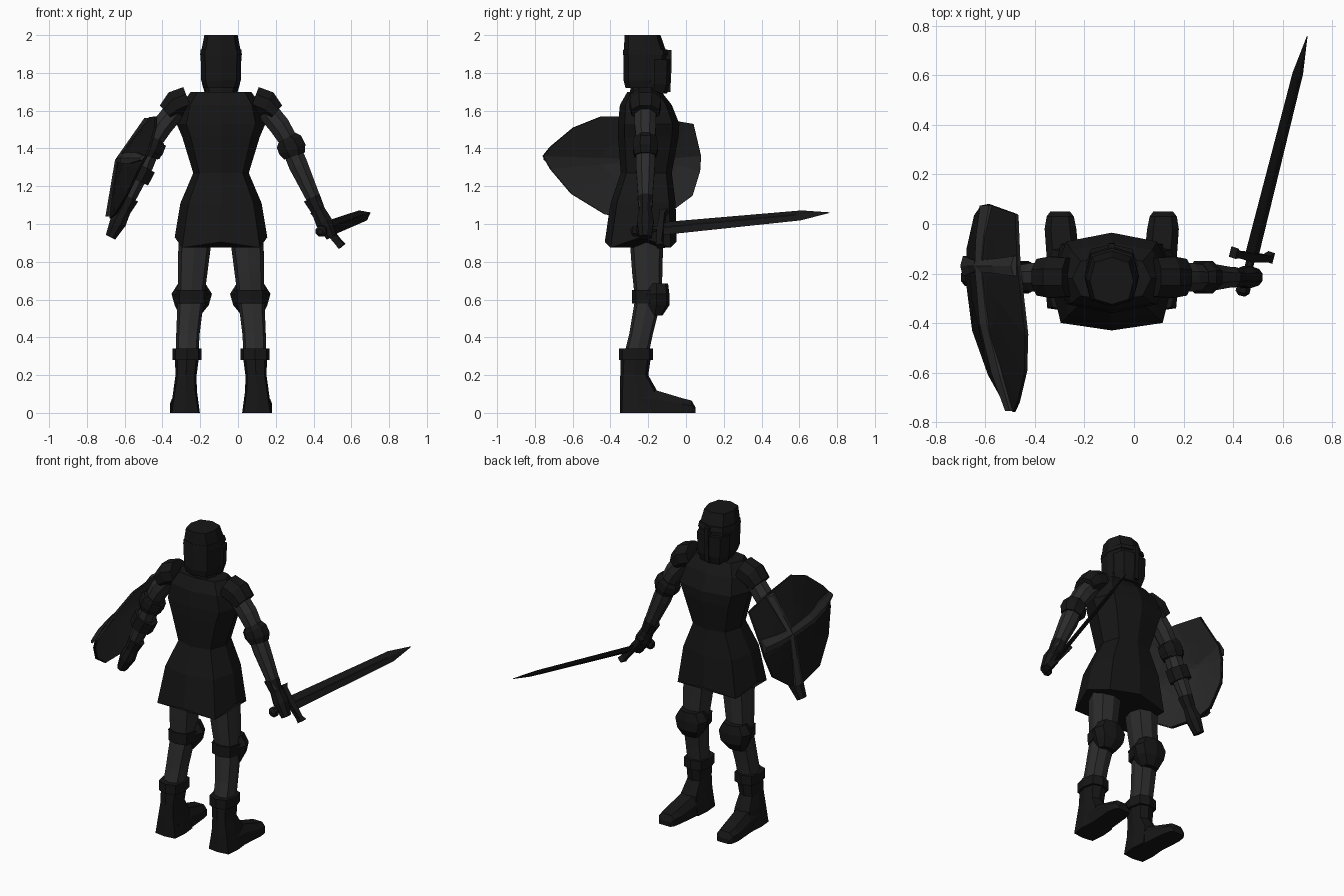
import bpy, bmesh, math
from mathutils import Vector

if "Cube" in bpy.data.objects:
    bpy.data.objects.remove(bpy.data.objects["Cube"])

CX = -0.09          # symmetry plane of the body
CY = -0.215         # depth of the arms


def material(name, v):
    m = bpy.data.materials.new(name)
    m.diffuse_color = (v, v, v, 1)
    m.use_nodes = True
    m.node_tree.nodes["Principled BSDF"].inputs["Base Color"].default_value = m.diffuse_color
    return m


DARK = material("dark_plate", 0.008)
GREY = material("grey_cloth", 0.025)


def loft(name, rings, mat, mirror=False):
    """Skin a list of rings with equal point counts and cap both ends."""
    for side in ((1, -1) if mirror else (0,)):
        bm = bmesh.new()
        rows = [[bm.verts.new((2 * CX - p[0] if side < 0 else p[0], p[1], p[2]))
                 for p in r] for r in rings]
        n = len(rows[0])
        for a, b in zip(rows, rows[1:]):
            for i in range(n):
                j = (i + 1) % n
                bm.faces.new((a[i], a[j], b[j], b[i]))
        bm.faces.new(rows[0])
        bm.faces.new(rows[-1])
        bmesh.ops.recalc_face_normals(bm, faces=bm.faces)
        label = name if side == 0 else ("right_" if side > 0 else "left_") + name
        me = bpy.data.meshes.new(label)
        bm.to_mesh(me)
        bm.free()
        me.materials.append(mat)
        bpy.context.collection.objects.link(bpy.data.objects.new(label, me))


def ring(cx, hx, y0, y1, z, k=0.78, dz=(0, 0, 0)):
    """Level octagon; k sets the corners, dz lifts sides / corners / middles."""
    cy, hy = (y0 + y1) / 2, (y1 - y0) / 2
    pts = []
    for x, y in ((1, 0), (k, k), (0, 1), (-k, k), (-1, 0), (-k, -k), (0, -1), (k, -k)):
        lift = dz[0] if y == 0 else dz[2] if x == 0 else dz[1]
        pts.append((cx + x * hx, cy + y * hy, z + lift))
    return pts


def tube(path, n=8):
    """Rings across a path of (x, y, z, radius, radius_y)."""
    out = []
    for i, p in enumerate(path):
        a, b = path[max(i - 1, 0)], path[min(i + 1, len(path) - 1)]
        d = (Vector(b[:3]) - Vector(a[:3])).normalized()
        helper = Vector((0, 1, 0)) if abs(d.y) < 0.7 else Vector((0, 0, 1))
        u = (helper - d * helper.dot(d)).normalized()
        v = d.cross(u)
        c = Vector(p[:3])
        out.append([c + u * p[4] * math.cos(t) + v * p[3] * math.sin(t)
                    for t in (2 * math.pi * (k + 0.5) / n for k in range(n))])
    return out


# Torso with flared skirt
loft("tunic", [
    ring(CX, .245, -.43, -.05, .93, .84, (0, -.055, -.025)),
    ring(CX, .215, -.40, -.055, 1.11, .8),
    ring(CX, .147, -.345, -.075, 1.27),
    ring(CX, .205, -.36, -.04, 1.46),
    ring(CX, .235, -.36, -.035, 1.53),
    ring(CX, .21, -.35, -.075, 1.63),
    ring(CX, .16, -.31, -.13, 1.70)], DARK)
loft("neck", [ring(CX, .085, -.30, -.14, 1.66), ring(CX, .08, -.29, -.14, 1.76)], DARK)

# Helmet with brow band, face plate and eye slit
loft("helmet", [
    ring(CX, .09, -.32, -.12, 1.72),
    ring(CX, .105, -.33, -.11, 1.76),
    ring(CX, .108, -.33, -.10, 1.90),
    ring(CX, .088, -.325, -.135, 2.0)], DARK)
loft("helmet_brow", [
    ring(CX, .111, -.334, -.09, 1.895), ring(CX, .107, -.332, -.098, 1.925)], DARK)
loft("face_plate", [
    ring(CX, .085, -.25, -.10, 1.69), ring(CX, .1, -.25, -.085, 1.74),
    ring(CX, .106, -.25, -.082, 1.87)], DARK)
loft("helmet_nose_bar", [
    [(CX - .014, y, z), (CX + .014, y, z), (CX + .014, -.12, z), (CX - .014, -.12, z)]
    for y, z in ((-.083, 1.70), (-.076, 1.84), (-.078, 1.92))], DARK)

# Arms and shoulder plates
loft("shoulder_plate", tube([
    (.085, CY, 1.66, .075, .085), (.15, CY, 1.635, .078, .09),
    (.20, CY, 1.59, .055, .08)]), DARK, True)
loft("upper_arm", tube([
    (.13, CY, 1.63, .06, .06), (.22, CY, 1.52, .06, .062),
    (.275, CY, 1.43, .052, .052)]), GREY, True)
loft("forearm", tube([
    (.275, CY, 1.42, .054, .055), (.32, CY, 1.31, .055, .055),
    (.42, CY, 1.09, .037, .037)]), GREY, True)
loft("elbow_guard", tube([
    (.257, CY, 1.455, .058, .06), (.27, CY, 1.435, .078, .07),
    (.288, CY, 1.395, .08, .072), (.30, CY, 1.36, .062, .062)]), DARK, True)
loft("gauntlet", tube([
    (.39, CY, 1.14, .05, .045), (.425, CY, 1.07, .04, .036),
    (.455, CY, 1.01, .048, .048), (.495, CY, .93, .03, .036)]), DARK, True)

# Legs
LX = .065
loft("leg", [
    ring(.09, .06, -.33, -.20, .30),
    ring(.085, .062, -.30, -.175, .42),
    ring(.07, .07, -.27, -.13, .60),
    ring(.06, .078, -.285, -.125, .74),
    ring(.045, .09, -.30, -.12, .95)], GREY, True)
loft("knee_strap", [
    ring(LX, .082, -.285, -.11, .58), ring(LX, .085, -.285, -.11, .65)], DARK, True)
loft("knee_guard", [
    ring(LX + .01, .055, -.205, -.125, .515),
    ring(LX, .09, -.225, -.088, .57),
    ring(LX, .107, -.225, -.088, .63),
    ring(LX, .072, -.22, -.095, .685)], DARK, True)

# Boots
loft("boot_shaft", [
    ring(.10, .078, -.35, -.155, 0, .9),
    ring(.10, .062, -.35, -.155, .12, .85),
    ring(.095, .056, -.348, -.2, .2, .8),
    ring(.09, .064, -.345, -.185, .30)], DARK, True)
loft("boot_cuff", [
    ring(.09, .077, -.355, -.175, .28), ring(.09, .077, -.355, -.175, .34)], DARK, True)
loft("boot_foot", [
    [(x - w, y, 0), (x + w, y, 0), (x + w, y, h * .6),
     (x + w * .6, y, h), (x - w * .6, y, h), (x - w, y, h * .6)]
    for y, x, w, h in ((-.30, .10, .065, .13), (-.16, .105, .066, .12),
                       (-.02, .117, .064, .078), (.03, .118, .055, .065),
                       (.05, .118, .04, .03))], DARK, True)

# Sword, built along its own axes
TIP = Vector((.70, .76, 1.06))
BASE = Vector((.475, -.13, .975))
AX = (TIP - BASE).normalized()
W = Vector((.62, -.09, -.78))
W = (W - AX * W.dot(AX)).normalized()
T = AX.cross(W)
L = (TIP - BASE).length


def section(s, w, t, off=0):
    c = BASE + AX * s + W * off
    return [c + W * w, c + T * t, c - W * w, c - T * t]


loft("sword_blade", [section(0, .044, .011), section(L * .83, .034, .009),
                     section(L, .002, .002)], DARK)
loft("sword_fuller", [section(.0, .011, .013), section(L * .8, .008, .011)], GREY)
loft("sword_guard", [
    [BASE + W * s + AX * (a * h + c) + T * (b * .018)
     for a, b in ((1, 1), (-1, 1), (-1, -1), (1, -1))]
    for s, h, c in ((-.12, .022, .005), (-.095, .013, 0), (0, .018, -.004),
                    (.095, .013, 0), (.12, .022, .005))], DARK)
loft("sword_grip", tube([(*(BASE - AX * s), .017, .017) for s in (0, .13)], 6), DARK)
loft("sword_pommel", tube([(*(BASE - AX * s), r, r) for s, r in
                           ((.115, .015), (.13, .031), (.15, .031), (.165, .015))], 8), DARK)

# Shield: curved sheet described by its depth at each (y, z)
SY, SZ = -.17, 1.34
OUTLINE = [(-.76, 1.36), (-.72, 1.41), (-.6, 1.51), (-.45, 1.57), (-.17, 1.565),
           (.04, 1.53), (.08, 1.36), (.075, 1.28), (.035, 1.15), (-.1, 1.05),
           (-.22, 1.03), (-.43, 1.05), (-.61, 1.16), (-.72, 1.29)]


def depth(y, z):
    k = .70 if z > SZ else .17
    return -.625 + k * (z - SZ) + .36 * (y - SY) ** 2


def sheet(s, off):
    return [(depth(SY + (y - SY) * s, SZ + (z - SZ) * s) + off,
             SY + (y - SY) * s, SZ + (z - SZ) * s) for y, z in OUTLINE]


loft("shield_front", [sheet(.05, -.012), sheet(.5, -.012), sheet(1, -.004),
                      sheet(1, .006), sheet(.5, .002), sheet(.05, .002)], DARK)
loft("shield_back", [sheet(.05, .014), sheet(.5, .014), sheet(.985, .012),
                     sheet(.985, .006), sheet(.5, .004), sheet(.05, .004)], GREY)


# Raised cross bands on the shield
def band(y, z, wy, wz):
    return [(depth(y + s * wy, z + s * wz) - o, y + s * wy, z + s * wz)
            for s, o in ((-1, .004), (-1, .016), (0, .026), (1, .016), (1, .004))]


loft("shield_band_long", [band(y, SZ + .01, 0, w) for y, w in (
    (-.755, .012), (-.6, .03), (-.4, .028), (-.17, .022), (-.05, .03), (.075, .038))], GREY)
loft("shield_band_cross", [band(SY, z, w, 0) for z, w in (
    (1.04, .04), (1.2, .03), (SZ, .022), (1.45, .03), (1.56, .04))], GREY)

# Straps holding the shield to the left forearm
for i, (x, z) in enumerate(((-.49, 1.28), (-.43, 1.42))):
    loft("shield_strap_%d" % (i + 1), tube([
        (x - .03 + s * .018, CY, z - .01 + s * .035, .075, .066) for s in (-1, 1)]), DARK)
